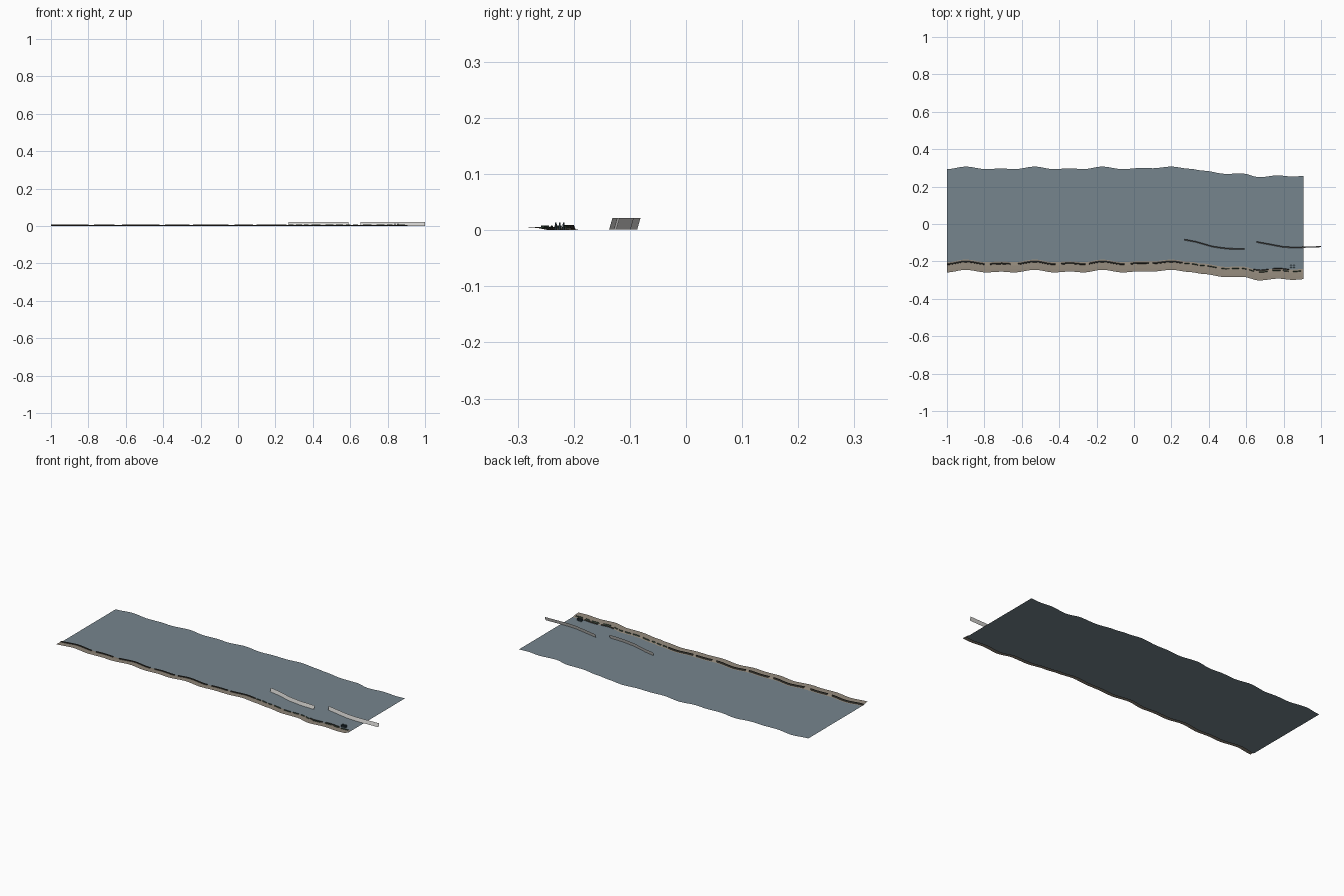
import bpy, bmesh, math, random
from mathutils import Vector

random.seed(4)
cube = bpy.data.objects.get("Cube")
if cube:
    bpy.data.objects.remove(cube, do_unlink=True)


def material(name, rgb):
    m = bpy.data.materials.new(name)
    m.use_nodes = True
    col = (*rgb, 1)
    m.diffuse_color = col
    m.node_tree.nodes["Principled BSDF"].inputs["Base Color"].default_value = col
    return m


WATER = material("sea blue grey", (0.18, 0.235, 0.27))
SAND = material("sand", (0.29, 0.25, 0.20))
ROCK = material("dark rock", (0.04, 0.038, 0.03))
GREEN = material("shore green", (0.05, 0.085, 0.055))
FOAM = material("pale foam", (0.66, 0.65, 0.63))
POST = material("dark post", (0.035, 0.06, 0.075))

# Coast outline: x and the northern edge of the sea
COAST = [(-1, .293), (-.9, .307), (-.79, .293), (-.71, .297), (-.64, .293),
         (-.53, .307), (-.43, .293), (-.34, .298), (-.27, .293), (-.17, .307),
         (-.06, .293), (.03, .299), (.1, .298), (.2, .307), (.3, .295),
         (.37, .285), (.49, .268), (.58, .27), (.67, .25), (.77, .26),
         (.85, .253), (.905, .257)]


def along(path, x):
    """Smoothly eased height of a path at x."""
    for (x0, y0), (x1, y1) in zip(path, path[1:]):
        if x <= x1:
            t = max(0, (x - x0) / (x1 - x0))
            return y0 + (y1 - y0) * t * t * (3 - 2 * t)
    return path[-1][1]


def span(x0, x1, step=0.02):
    n = max(1, round((x1 - x0) / step))
    return [x0 + (x1 - x0) * i / n for i in range(n + 1)]


def ribbon(bm, path, xs, profile):
    """Sweep a (y offset, z) profile along a path."""
    rows = [[bm.verts.new((x, along(path, x) + dy, z)) for dy, z in profile] for x in xs]
    for a, b in zip(rows, rows[1:]):
        for i in range(len(profile) - 1):
            bm.faces.new((a[i], a[i + 1], b[i + 1], b[i]))


def finish(bm, name, mat, smooth=False):
    mesh = bpy.data.meshes.new(name)
    bm.to_mesh(mesh)
    bm.free()
    mesh.materials.append(mat)
    for p in mesh.polygons:
        p.use_smooth = smooth
    ob = bpy.data.objects.new(name, mesh)
    bpy.context.collection.objects.link(ob)
    return ob


def strip(name, mat, path, pieces, profile, smooth=False):
    bm = bmesh.new()
    for x0, x1 in pieces:
        ribbon(bm, path, span(x0, x1), profile)
    return finish(bm, name, mat, smooth)


# Sea sheet and the beach that rises away from it
whole = [(-1, .905)]
strip("sea", WATER, COAST, whole, [(-.525, 0), (0, 0)])
strip("beach", SAND, COAST, whole,
      [(-.552, .006), (-.535, .0055), (-.515, .004), (-.497, .0003)])

# Broken rock ledge along the beach
ledge = [(-.512, .004), (-.511, .009), (-.507, .009), (-.504, .002)]
strip("rock_ledge", ROCK, COAST,
      [(-1, -.8), (-.77, -.66), (-.62, -.42), (-.39, -.26), (-.24, -.05),
       (-.02, .08), (.1, .26)], ledge)

# Green tufts between and beyond the ledges
tufts = []
x = .27
while x < .86:
    length = random.uniform(.02, .05)
    tufts.append((x, min(x + length, .9)))
    x += length + random.uniform(.01, .03)
strip("shore_plants", GREEN, COAST, tufts, [(-.51, .003), (-.508, .008), (-.505, .003)])
strip("inner_rocks", ROCK, COAST, [(.64, .72), (.74, .83)],
      [(-.5, .001), (-.498, .006), (-.495, .0005)])

# Two leaning wave fronts
WAVES = {
    "wave_west": [(.27, -.084), (.33, -.095), (.42, -.121), (.5, -.132), (.59, -.134)],
    "wave_east": [(.655, -.096), (.72, -.108), (.8, -.123), (.86, -.126), (1, -.121)],
}
for name, path in WAVES.items():
    bm = bmesh.new()
    xs = span(path[0][0], path[-1][0])
    pts = []
    for px in xs:
        # straight blend between path points keeps the front gently curved
        for (x0, y0), (x1, y1) in zip(path, path[1:]):
            if px <= x1 + 1e-6:
                pts.append((px, y0 + (y1 - y0) * (px - x0) / (x1 - x0)))
                break
    rows = [[bm.verts.new((px, py + dy, z)) for dy, z in ((-.003, .001), (.003, .022))]
            for px, py in pts]
    for a, b in zip(rows, rows[1:]):
        bm.faces.new((a[0], b[0], b[1], a[1]))
    finish(bm, name, FOAM)

# Cluster of mooring posts near the eastern end
bm = bmesh.new()
for i in range(4):
    for j in range(3):
        c = Vector((.835 + i * .008, -.232 + j * .007, .007))
        cone = bmesh.ops.create_cone(bm, cap_ends=True, segments=6, radius1=.0022,
                                     radius2=.0015, depth=.014)
        bmesh.ops.translate(bm, verts=cone["verts"], vec=c)
finish(bm, "mooring_posts", POST)
